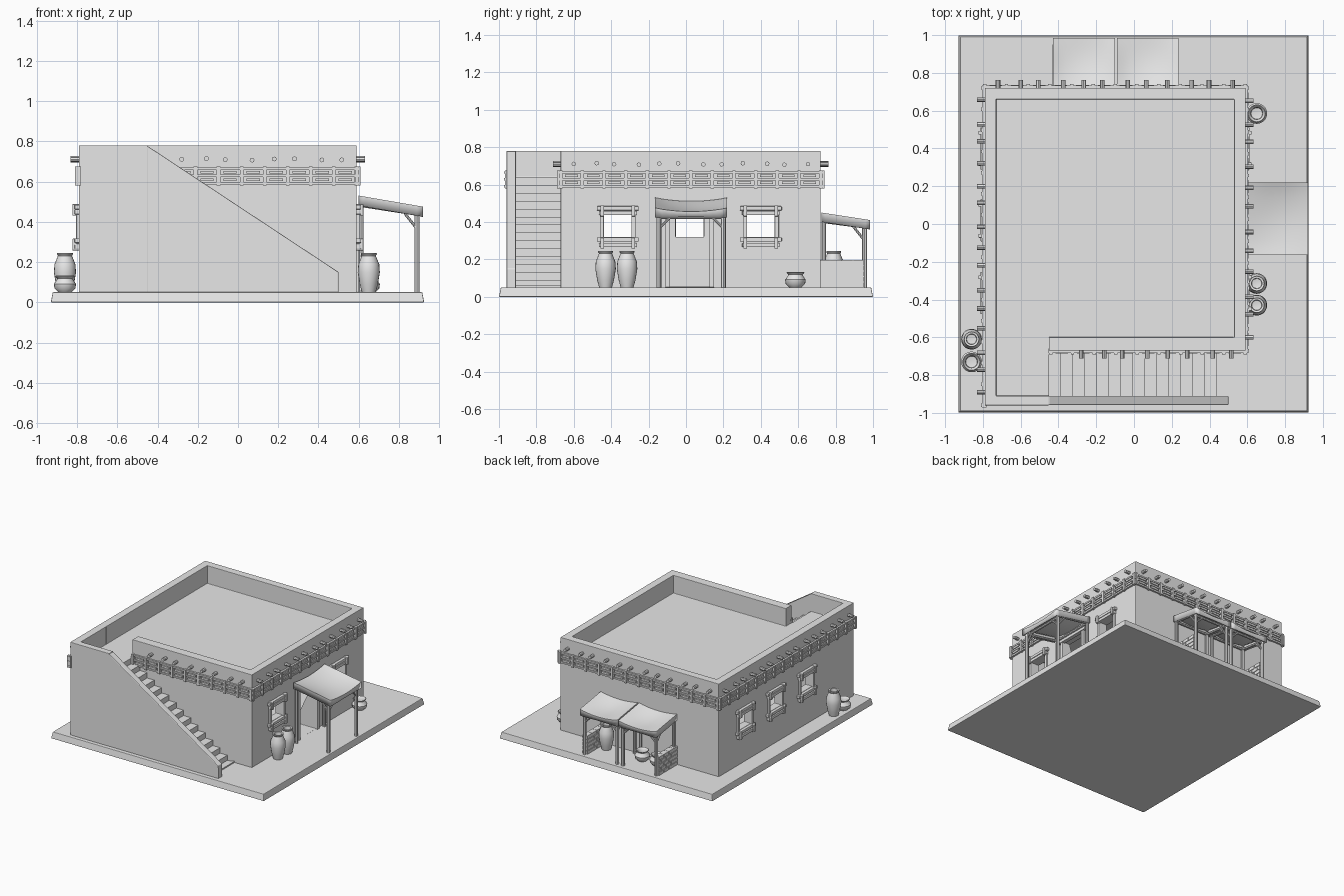
import bpy, bmesh, math
from mathutils import Matrix, Vector

if "Cube" in bpy.data.objects:
    bpy.data.objects.remove(bpy.data.objects["Cube"])

clay = bpy.data.materials.new("clay_grey")
clay.use_nodes = True
clay.diffuse_color = (0.8, 0.8, 0.8, 1)
clay.node_tree.nodes["Principled BSDF"].inputs["Base Color"].default_value = (0.8, 0.8, 0.8, 1)


def finish(name, bm, bevel=0, smooth=False):
    bmesh.ops.recalc_face_normals(bm, faces=bm.faces)
    mesh = bpy.data.meshes.new(name)
    bm.to_mesh(mesh)
    bm.free()
    mesh.materials.append(clay)
    ob = bpy.data.objects.new(name, mesh)
    bpy.context.scene.collection.objects.link(ob)
    if bevel:
        add_bevel(ob, bevel)
    if smooth:
        activate(ob)
        bpy.ops.object.shade_smooth_by_angle(angle=math.radians(40))
    return ob


def activate(ob):
    bpy.ops.object.select_all(action='DESELECT')
    ob.select_set(True)
    bpy.context.view_layer.objects.active = ob


def add_bevel(ob, width):
    m = ob.modifiers.new("soft_edges", 'BEVEL')
    m.width, m.segments, m.limit_method = width, 2, 'ANGLE'


def add_box(bm, x0, x1, y0, y1, z0, z1):
    mid = Vector((x0 + x1, y0 + y1, z0 + z1)) / 2
    size = (abs(x1 - x0), abs(y1 - y0), abs(z1 - z0), 1)
    bmesh.ops.create_cube(bm, size=1, matrix=Matrix.Translation(mid) @ Matrix.Diagonal(size))


def boxes(name, items, bevel=0):
    bm = bmesh.new()
    for item in items:
        add_box(bm, *item)
    return finish(name, bm, bevel)


def add_rod(bm, a, b, r, sides=8):
    a, b = Vector(a), Vector(b)
    turn = (b - a).to_track_quat('Z', 'Y').to_matrix().to_4x4()
    bmesh.ops.create_cone(bm, cap_ends=True, segments=sides, radius1=r, radius2=r,
                          depth=(b - a).length, matrix=Matrix.Translation((a + b) / 2) @ turn)


def extrude_profile(name, points, y0, y1, bevel=0):
    bm = bmesh.new()
    face = bm.faces.new([bm.verts.new((x, y0, z)) for x, z in points])
    new = bmesh.ops.extrude_face_region(bm, geom=[face])["geom"]
    bmesh.ops.translate(bm, vec=(0, y1 - y0, 0), verts=[v for v in new if isinstance(v, bmesh.types.BMVert)])
    return finish(name, bm, bevel)


# Ground slab with slightly sloping sides
bm = bmesh.new()
add_box(bm, -0.93, 0.925, -1, 1, 0, 0.05)
for v in bm.verts:
    if v.co.z > 0.03:
        v.co.x *= 0.99
        v.co.y *= 0.99
finish("ground_slab", bm, 0.004)

# House shell: stair space, room, roof recess, landing, windows and door cut away
FLOOR, ROOF, TOP = 0.045, 0.64, 0.78
WINDOWS = (-0.365, 0.02, 0.40)
house = boxes("house_walls", [(-0.79, 0.59, -0.96, 0.72, FLOOR, TOP)])
cuts = [(-0.45, 1, -1.5, -0.67, -1, 2), (-0.73, 0.53, -0.60, 0.66, 0.051, 0.60),
        (-0.73, 0.53, -0.60, 0.66, ROOF, 1), (-0.73, -0.45, -0.91, -0.55, ROOF, 1),
        (0.4, 0.8, -0.09, 0.13, 0.051, 0.46)]
cuts += [(-1, -0.6, y - 0.075, y + 0.075, 0.32, 0.44) for y in WINDOWS]
cuts += [(0.4, 0.8, y - 0.075, y + 0.075, 0.32, 0.44) for y in WINDOWS[::2]]
for cut in cuts:
    cutter = boxes("cutter", [cut])
    cutter.hide_render = True
    m = house.modifiers.new("cut", 'BOOLEAN')
    m.operation, m.solver, m.object = 'DIFFERENCE', 'EXACT', cutter
    activate(house)
    bpy.ops.object.modifier_apply(modifier=m.name)
    bpy.data.objects.remove(cutter)
add_bevel(house, 0.007)

# Staircase and its sloping side wall
extrude_profile("stair_wall", [(-0.47, FLOOR), (0.5, FLOOR), (0.5, 0.15), (-0.45, TOP - 0.003), (-0.47, TOP - 0.003)],
                -0.959, -0.91, 0.005)
STEPS = 14
run, rise = 0.89 / STEPS, (ROOF - 0.05) / STEPS
profile = [(-0.46, FLOOR), (-0.46, ROOF - 0.002)]
for i in range(STEPS):
    x, z = -0.45 + i * run, ROOF - 0.002 - i * rise
    profile += [(x, z), (x, z - rise)] if i else [(x, z - rise)]
    profile.append((x + run, z - rise)) if i == STEPS - 1 else None
profile = profile[:-1] + [(0.44, 0.06), (0.44, FLOOR)]
extrude_profile("stairs", profile, -0.92, -0.66)

# Brick cornice and projecting roof beams: axis, wall plane, outward sign, span
WALLS = {"right": ('y', 0.59, 1, -0.67, 0.72), "left": ('y', -0.79, -1, -0.96, 0.72),
         "back": ('x', 0.72, 1, -0.79, 0.59), "front": ('x', -0.67, -1, -0.44, 0.59)}


def wall_box(wall, t0, t1, depth, z0, z1):
    axis, plane, sign = wall[:3]
    a, b = sorted((plane - sign * 0.01, plane + sign * depth))
    return (a, b, t0, t1, z0, z1) if axis == 'y' else (t0, t1, a, b, z0, z1)


for side, wall in WALLS.items():
    axis, plane, sign, t0, t1 = wall
    n = round((t1 - t0) / 0.115)
    pitch = (t1 - t0) / n
    items = [wall_box(wall, t0 - 0.012, t1 + 0.012, 0.014, z, z + 0.012) for z in (0.585, 0.622, 0.658)]
    for i in range(n + 1):
        t = t0 + i * pitch
        items.append(wall_box(wall, t - 0.009, t + 0.009, 0.02, 0.58, 0.674))
        if i < n:
            for z in (0.602, 0.639):
                items.append(wall_box(wall, t + 0.024, t + pitch - 0.024, 0.016, z, z + 0.014))
    boxes(side + "_cornice", items)
    bm = bmesh.new()
    first = -0.28 if side == "front" else t0 + 0.07
    count = round((t1 - 0.07 - first) / 0.113)
    for i in range(count + 1):
        t = first + (t1 - 0.07 - first) * i / count + 0.012 * math.sin(i * 2.3)
        z = 0.71 + 0.004 * math.sin(i * 1.7)
        ends = [(plane + sign * o, t, z) if axis == 'y' else (t, plane + sign * o, z) for o in (-0.02, 0.042)]
        add_rod(bm, *ends, 0.012)
    finish(side + "_roof_beams", bm)

# Timber window frames
for side in ("left", "right"):
    wall = WALLS[side]
    for i, y in enumerate(WINDOWS):
        if side == "right" and i == 1:
            continue
        items = []
        for z in (0.265, 0.295, 0.437, 0.462):
            w = 0.112 if z in (0.295, 0.462) else 0.1
            items.append(wall_box(wall, y - w, y + w, 0.022, z, z + 0.022))
        for s in (-1, 1):
            items.append(wall_box(wall, y + s * 0.085 - 0.011, y + s * 0.085 + 0.011, 0.014, 0.29, 0.45))
            for z in (0.258, 0.43):
                items.append(wall_box(wall, y + s * 0.083 - 0.01, y + s * 0.083 + 0.01, 0.033, z, z + 0.058))
        boxes(f"{side}_window_frame_{i + 1}", items, 0.003)

# Door frame
wall = WALLS["right"]
boxes("door_frame", [wall_box(wall, -0.11, -0.085, 0.016, 0.05, 0.46), wall_box(wall, 0.125, 0.15, 0.016, 0.05, 0.46),
                     wall_box(wall, -0.13, 0.17, 0.022, 0.45, 0.475)], 0.003)


def canopy(name, t0, t1, place, inner, outer, z_in, z_out):
    """Sagging cloth with drooping edges; place maps (along, out, z) to the model."""
    n = 10
    rim = [0] + [i / n for i in range(n + 1)] + [1]
    bm = bmesh.new()
    grid = []
    for i, u in enumerate(rim):
        row = []
        for j, v in enumerate(rim):
            sag = 0.032 * (math.sin(math.pi * u) ** 0.8 * (0.6 + 0.4 * math.sin(math.pi * v)))
            drop = 0.05 if i in (0, n + 2) or j in (0, n + 2) else 0
            z = z_in + (z_out - z_in) * v - sag - drop * (1 - 0.4 * math.sin(math.pi * u))
            row.append(bm.verts.new(place(t0 + (t1 - t0) * u, inner + (outer - inner) * v, z)))
        grid.append(row)
    for i in range(n + 2):
        for j in range(n + 2):
            corner = i in (0, n + 1) and j in (0, n + 1)
            quad = [grid[i][j], grid[i + 1][j], grid[i + 1][j + 1], grid[i][j + 1]]
            if not corner:
                bm.faces.new(quad)
    cloth = finish(name + "_cloth", bm, smooth=True)
    cloth.modifiers.new("thickness", 'SOLIDIFY').thickness = 0.008
    # Posts, rails and braces
    bm = bmesh.new()
    out = outer - 0.03
    for t, s in ((t0 + 0.02, 1), (t1 - 0.02, -1)):
        add_rod(bm, place(t, out, 0.045), place(t, out, z_out - 0.03), 0.013)
        add_rod(bm, place(t, inner, z_in - 0.045), place(t, out, z_out - 0.035), 0.01)
        add_rod(bm, place(t, out, z_out - 0.11), place(t, out - 0.06, z_out - 0.035), 0.007)
        add_rod(bm, place(t, out, z_out - 0.11), place(t + s * 0.06, out, z_out - 0.05), 0.007)
        add_rod(bm, place(t, inner + 0.012, 0.045), place(t, inner + 0.012, z_in - 0.03), 0.012)
    for o, z in ((out, z_out), (inner + 0.015, z_in)):
        add_rod(bm, place(t0 + 0.01, o, z - 0.05), place(t1 - 0.01, o, z - 0.05), 0.01)
    finish(name + "_timber", bm)


canopy("door_canopy", -0.165, 0.22, lambda t, o, z: (o, t, z), 0.6, 0.92, 0.53, 0.475)
for label, a, b in (("left", -0.09, 0.235), ("right", -0.43, -0.1)):
    canopy("back_canopy_" + label, a, b, lambda t, o, z: (t, o, z), 0.725, 0.985, 0.45, 0.41)

# Low brick walls beside the back canopies
for label, x in (("left", 0.215), ("right", -0.41)):
    items = [(x - 0.016, x + 0.016, 0.71, 0.945, FLOOR, 0.195)]
    for row in range(5):
        z, y = 0.051 + row * 0.03, 0.712 - (row % 2) * 0.03
        while y < 0.94:
            items.append((x - 0.021, x + 0.021, max(y, 0.712), min(y + 0.056, 0.95), z, z + 0.025))
            y += 0.061
    boxes("low_brick_wall_" + label, items)

# Jars and bowls: profiles of radius and height
TALL = [(0, 0), (0.034, 0), (0.045, 0.04), (0.055, 0.1), (0.052, 0.14), (0.035, 0.182), (0.04, 0.19),
        (0.039, 0.196), (0.028, 0.194), (0.026, 0.17), (0, 0.165)]
LOW = [(0, 0), (0.032, 0), (0.052, 0.02), (0.055, 0.042), (0.04, 0.064), (0.038, 0.07), (0.048, 0.08),
       (0.044, 0.083), (0.032, 0.07), (0.03, 0.045), (0, 0.04)]


def pot(name, shape, x, y):
    bm = bmesh.new()
    verts = [bm.verts.new((r, 0, z)) for r, z in shape]
    edges = [bm.edges.new(pair) for pair in zip(verts, verts[1:])]
    bmesh.ops.spin(bm, geom=verts + edges, cent=(0, 0, 0), axis=(0, 0, 1), angle=math.tau, steps=20)
    bmesh.ops.remove_doubles(bm, verts=bm.verts, dist=0.0005)
    finish(name, bm, smooth=True).location = (x, y, 0.049)


for i, (x, y) in enumerate([(0.65, -0.43), (0.65, -0.315), (-0.86, -0.61), (0.14, 0.79)]):
    pot(f"tall_jar_{i + 1}", TALL, x, y)
for i, (x, y) in enumerate([(0.65, 0.585), (-0.86, -0.73), (-0.18, 0.8), (-0.31, 0.8)]):
    pot(f"low_bowl_{i + 1}", LOW, x, y)
